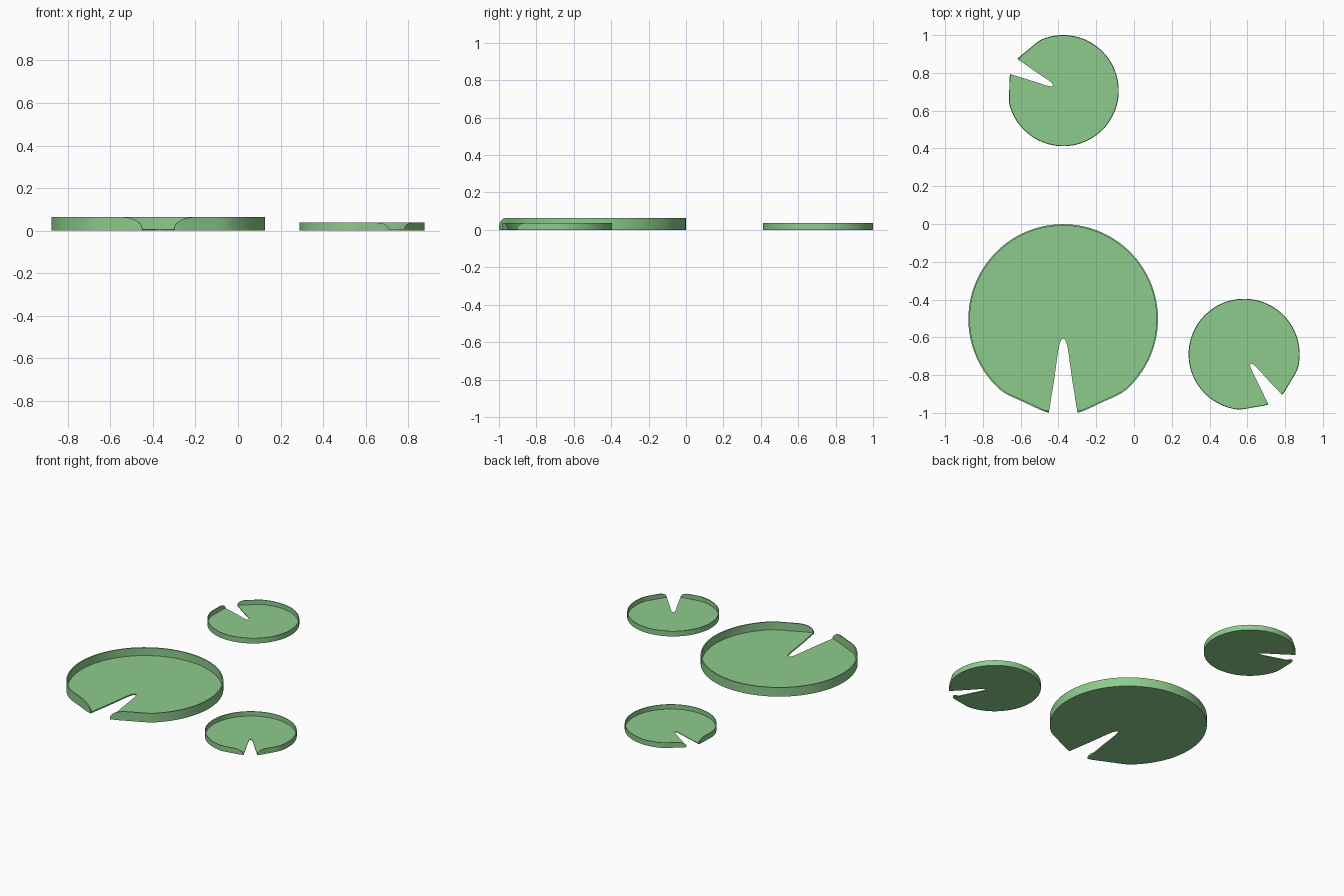
import bpy, bmesh
from math import sin, cos, pi, radians

if "Cube" in bpy.data.objects:
    bpy.data.objects.remove(bpy.data.objects["Cube"])

R, H, FLOOR, WALL = 0.502, 0.064, 0.009, 0.008
START, RAMP, CHORD = radians(8.7), radians(12), radians(32)

mat = bpy.data.materials.new("leaf_green")
mat.diffuse_color = (0.27, 0.6, 0.27, 1)
mat.use_nodes = True
mat.node_tree.nodes["Principled BSDF"].inputs["Base Color"].default_value = mat.diffuse_color

# Rim angles measured from the notch, denser where the rim rises
half = [START + RAMP * (i / 14) ** 2 for i in range(14)]
half += [START + RAMP + (pi - START - RAMP) * i / 44 for i in range(44)]
angles = half + [pi] + [2 * pi - a for a in reversed(half)]


def rim(a):
    """Outline radius and rim height at an angle from the notch."""
    d = min(a, 2 * pi - a) - START
    t = min(d / RAMP, 1)
    c = min(d / CHORD, 1)
    h = FLOOR + 0.001 + (H - FLOOR - 0.001) * max(0, 1 - (1 - t) ** 2) ** 0.5
    return R - 0.015 * sin(pi * c) ** 1.3 if c < 1 else R, h


# Notch side: half width and distance from the leaf centre
side = [(0.062, 0.41), (0.049, 0.33), (0.038, 0.25), (0.030, 0.19),
        (0.024, 0.152), (0.018, 0.128), (0.011, 0.112), (0.005, 0.106)]
notch = [(-x, -y) for x, y in side] + [(0, -0.104)] + [(x, -y) for x, y in reversed(side)]


def lily_pad(name, x, y, scale, turn):
    bm = bmesh.new()
    cols = []
    for a in angles:
        r, h = rim(a)
        cols.append([bm.verts.new((q * sin(a), -q * cos(a), z)) for q, z in
                     ((r, 0), (r, h), (r - WALL, h), (r - WALL, FLOOR))])
    low = [bm.verts.new((*p, 0)) for p in notch]
    top = [bm.verts.new((*p, FLOOR)) for p in notch]
    # Raised rim wall and its two ends
    for p, q in zip(cols, cols[1:]):
        for k in range(3):
            bm.faces.new((p[k], q[k], q[k + 1], p[k + 1]))
    bm.faces.new(cols[0])
    bm.faces.new(cols[-1])
    # Floor, underside and notch edge
    under = [c[0] for c in cols] + low
    floor = [c[3] for c in cols] + top
    bm.faces.new(under)
    bm.faces.new(floor)
    lo = [cols[-1][0]] + low + [cols[0][0]]
    up = [cols[-1][3]] + top + [cols[0][3]]
    for i in range(len(lo) - 1):
        bm.faces.new((lo[i], lo[i + 1], up[i + 1], up[i]))
    bmesh.ops.recalc_face_normals(bm, faces=bm.faces)
    bmesh.ops.triangulate(bm, faces=[f for f in bm.faces if len(f.verts) > 4])
    me = bpy.data.meshes.new(name)
    bm.to_mesh(me)
    bm.free()
    me.materials.append(mat)
    ob = bpy.data.objects.new(name, me)
    bpy.context.collection.objects.link(ob)
    ob.location = (x, y, 0)
    ob.scale = (scale,) * 3
    ob.rotation_euler.z = radians(turn)
    bpy.ops.object.select_all(action='DESELECT')
    ob.select_set(True)
    bpy.context.view_layer.objects.active = ob
    bpy.ops.object.shade_smooth_by_angle(angle=radians(35))


lily_pad("large_lily_pad", -0.375, -0.503, 1, 0)
lily_pad("back_lily_pad", -0.375, 0.706, 0.586, -116)
lily_pad("side_lily_pad", 0.583, -0.69, 0.586, 34.5)
